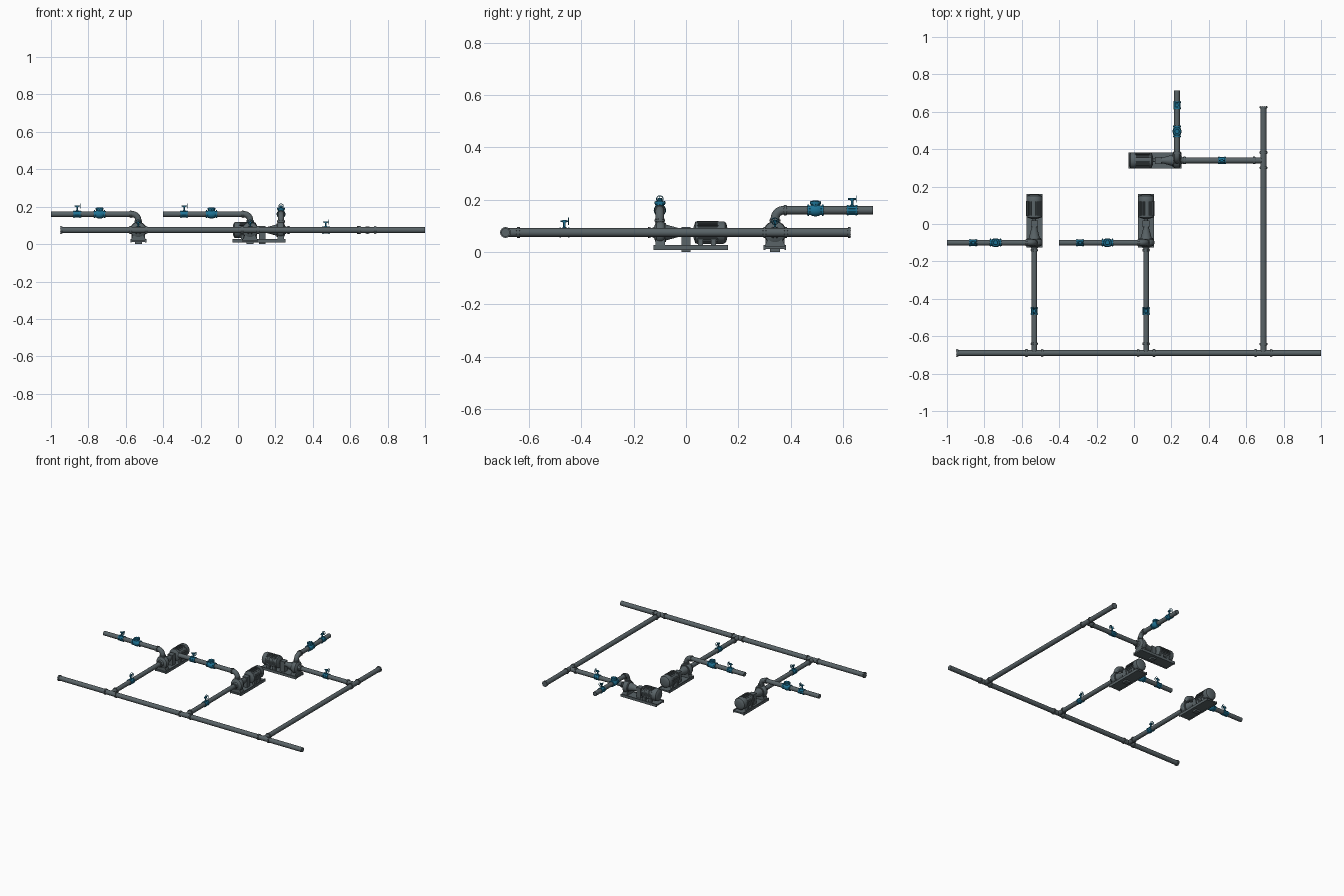
import bpy, bmesh, math
from mathutils import Matrix, Vector

if "Cube" in bpy.data.objects:
    bpy.data.objects.remove(bpy.data.objects["Cube"])

ZP, ZD, R, FR = 0.075, 0.16, 0.0155, 0.0205   # pipe heights, pipe and flange radius
X, Y, Z = Vector((1, 0, 0)), Vector((0, 1, 0)), Vector((0, 0, 1))
frame = Matrix.Identity(4)                    # current placement frame


def material(name, rgb):
    m = bpy.data.materials.new(name)
    m.diffuse_color = (*rgb, 1)
    m.use_nodes = True
    m.node_tree.nodes["Principled BSDF"].inputs["Base Color"].default_value = m.diffuse_color
    return m


STEEL = material("slate_steel", (0.10, 0.125, 0.135))
BLUE = material("valve_blue", (0.012, 0.17, 0.30))


def finish(name, bm, mat):
    bmesh.ops.recalc_face_normals(bm, faces=bm.faces)
    for f in bm.faces:
        f.smooth = True
    me = bpy.data.meshes.new(name)
    bm.to_mesh(me)
    bm.free()
    me.set_sharp_from_angle(angle=math.radians(32))
    me.materials.append(mat)
    ob = bpy.data.objects.new(name, me)
    ob.matrix_world = frame
    bpy.context.collection.objects.link(ob)
    return ob


def axis_matrix(start, direction):
    return Matrix.Translation(start) @ Vector(direction).to_track_quat('Z', 'Y').to_matrix().to_4x4()


def add_lathe(bm, start, direction, profile, n=24):
    """Revolve (distance, radius) points around an axis, with capped ends."""
    m = axis_matrix(start, direction)
    rings = []
    for t, r in profile:
        rings.append([bm.verts.new(m @ Vector((r * math.cos(a), r * math.sin(a), t)))
                      for a in (2 * math.pi * i / n for i in range(n))])
    for a, b in zip(rings, rings[1:]):
        for i in range(n):
            j = (i + 1) % n
            bm.faces.new((a[i], a[j], b[j], b[i]))
    bm.faces.new(rings[0])
    bm.faces.new(rings[-1])


def add_box(bm, lo, hi, m=Matrix.Identity(4)):
    lo, hi = Vector(lo), Vector(hi)
    bmesh.ops.create_cube(bm, size=1, matrix=m @ Matrix.Translation((lo + hi) / 2)
                          @ Matrix.Diagonal((*(hi - lo), 1)))


def lathe(name, start, direction, profile, mat=STEEL, n=24):
    bm = bmesh.new()
    add_lathe(bm, start, direction, profile, n)
    return finish(name, bm, mat)


def box(name, lo, hi, mat=STEEL):
    bm = bmesh.new()
    add_box(bm, lo, hi)
    return finish(name, bm, mat)


def add_bolts(bm, start, direction, t, length):
    m = axis_matrix(start, direction)
    for i in range(8):
        a = 2 * math.pi * (i + 0.5) / 8
        p = m @ Vector((0.018 * math.cos(a), 0.018 * math.sin(a), t - length / 2))
        add_lathe(bm, p, direction, [(0, 0.0017), (length, 0.0017)], 6)


def pipe(name, start, direction, length, flanges=(), r=R, fr=FR):
    """Straight pipe with bolted flange pairs at the given distances."""
    bm = bmesh.new()
    add_lathe(bm, start, direction, [(0, r), (length, r)])
    for t in flanges:
        add_lathe(bm, start, direction, [(t - .0045, r), (t - .0045, fr), (t - .0005, fr), (t - .0005, fr - .002),
                                         (t + .0005, fr - .002), (t + .0005, fr), (t + .0045, fr), (t + .0045, r)])
        add_bolts(bm, start, direction, t, 0.014)
    return finish(name, bm, STEEL)


def butterfly_valve(name, c, d):
    """Flanged valve with stem, gear head and a small handwheel facing d."""
    bm = bmesh.new()
    c, d = Vector(c), Vector(d)
    add_lathe(bm, c - d * .019, d, [(0, .02), (.006, .02), (.006, .0165), (.032, .0165), (.032, .02), (.038, .02)])
    add_bolts(bm, c, d, 0, 0.044)
    add_lathe(bm, c, Z, [(.01, .008), (.02, .008), (.022, .0045), (.04, .0045)], 12)
    m = axis_matrix(c, d)
    add_lathe(bm, c + Z * .038, Z, [(0, .008), (.009, .008)], 12)
    add_lathe(bm, c + Z * .043 - d * .015, d, [(0, .003), (.032, .003)], 8)
    # handwheel rim and spokes
    hub = c + Z * .043 + d * .016
    wheel = axis_matrix(hub, d)
    n, k = 20, 6
    ring = [[bm.verts.new(wheel @ Vector(((.0125 + .0018 * math.cos(v)) * math.cos(u),
                                          (.0125 + .0018 * math.cos(v)) * math.sin(u), .0018 * math.sin(v))))
             for v in (2 * math.pi * j / k for j in range(k))] for u in (2 * math.pi * i / n for i in range(n))]
    for i in range(n):
        for j in range(k):
            a, b = ring[i], ring[(i + 1) % n]
            bm.faces.new((a[j], b[j], b[(j + 1) % k], a[(j + 1) % k]))
    for i in range(2):
        add_box(bm, (-.012, -.001, -.001), (.012, .001, .001), wheel @ Matrix.Rotation(i * math.pi / 2, 4, 'Z'))
    return finish(name, bm, BLUE)


def check_valve(name, c, d):
    """Bulbous flanged body with a bolted bonnet on top."""
    bm = bmesh.new()
    c, d = Vector(c), Vector(d)
    add_lathe(bm, c - d * .03, d, [(0, .0215), (.006, .0215), (.006, .017), (.012, .019), (.02, .0225), (.03, .0235),
                                   (.04, .0225), (.048, .019), (.054, .017), (.054, .0215), (.06, .0215)])
    add_bolts(bm, c, d, 0, 0.066)
    add_lathe(bm, c, Z, [(0, .016), (.024, .016), (.024, .021), (.033, .021), (.033, .013), (.037, .011)])
    for i in range(8):
        a = math.pi * i / 4
        add_lathe(bm, c + Vector((.0175 * math.cos(a), .0175 * math.sin(a), .02)), Z, [(0, .002), (.016, .002)], 6)
    return finish(name, bm, BLUE)


def elbow(name, c, d, rad):
    """Quarter bend from straight up into horizontal direction d."""
    bm = bmesh.new()
    g = bmesh.ops.create_circle(bm, segments=24, radius=R + .001, cap_ends=False,
                                matrix=Matrix.Translation(Vector(c) - Z * rad))
    bmesh.ops.spin(bm, geom=g['verts'] + bm.edges[:], cent=Vector(c) - Z * rad + d * rad,
                   axis=Z.cross(d), dvec=(0, 0, 0), angle=math.pi / 2, steps=10)
    return finish(name, bm, STEEL)


def pump_unit(tag, origin, angle, s, suction, suction_valve, discharge, check, gate):
    """Local frame: suction runs -y, motor sits +y, discharge leaves along -x*s."""
    global frame
    frame = Matrix.Translation(origin) @ Matrix.Rotation(angle, 4, 'Z')
    ax = Vector((0, 0, ZP))
    # base plate with side rails, pump foot and coupling guard
    box(tag + "_base_plate", (-.043, -.025, .012), (.043, .26, .022))
    for x in (-.04, .04):
        box(tag + "_base_rail", (x - .003, -.025, .008), (x + .003, .26, .027))
    bm = bmesh.new()
    foot = [bm.verts.new((x, y, z)) for y in (-.016, .02) for x, z in
            ((-.038, .02), (.038, .02), (.038, .028), (.022, .06), (-.022, .06), (-.038, .028))]
    bm.faces.new(foot[:6])
    bm.faces.new(foot[6:])
    for i in range(6):
        j = (i + 1) % 6
        bm.faces.new((foot[i], foot[j], foot[j + 6], foot[i + 6]))
    finish(tag + "_pump_foot", bm, STEEL)
    box(tag + "_coupling_guard", (-.019, .083, 0), (.019, .118, .096))
    # volute, bearing bracket and shaft
    lathe(tag + "_volute", ax - Y * .03, Y, [(0, .017), (.008, .022), (.012, .034), (.017, .041), (.025, .044),
          (.037, .044), (.044, .041), (.048, .036), (.054, .036), (.054, .030), (.105, .016), (.115, .016)], n=32)
    lathe(tag + "_shaft", ax + Y * .07, Y, [(0, .009), (.08, .009)], n=16)
    # finned motor with domed fan cowl and feet
    bm = bmesh.new()
    add_lathe(bm, ax + Y * .128, Y, [(0, .018), (.004, .030), (.008, .041), (.018, .042), (.018, .038), (.092, .038),
              (.092, .043), (.115, .043), (.122, .040), (.127, .032), (.130, .018)], 32)
    for i in range(28):
        m = Matrix.Translation(ax) @ Matrix.Rotation(2 * math.pi * i / 28, 4, 'Y')
        add_box(bm, (-.0014, .142, .036), (.0014, .224, .0435), m)
    finish(tag + "_motor", bm, STEEL)
    for y in (.155, .205):
        for x in (-.028, .028):
            box(tag + "_motor_foot", (x - .009, y - .01, .02), (x + .009, y + .01, .05))
    # suction line
    wd = Vector((0, s, 0))
    pipe(tag + "_suction_pipe", ax - Y * .02, -Y, suction - .02, (.02, suction - .07))
    butterfly_valve(tag + "_suction_valve", ax - Y * suction_valve, wd)
    # discharge riser, elbow and line
    d = X * -s
    pipe(tag + "_discharge_riser", ax + Z * .02, Z, .032, (.026,))
    elbow(tag + "_discharge_elbow", (0, 0, ZD), d, .033)
    top = Vector((0, 0, ZD))
    pipe(tag + "_discharge_pipe", top + d * .033, d, discharge - .033, (.007,))
    check_valve(tag + "_check_valve", top + d * check, d)
    butterfly_valve(tag + "_discharge_valve", top + d * gate, X)
    frame = Matrix.Identity(4)


# pumps
pump_unit("left_pump", (-.533, -.10, 0), 0, 1, .59, .365, .467, .207, .327)
pump_unit("middle_pump", (.065, -.10, 0), 0, 1, .59, .365, .467, .207, .353)
pump_unit("rear_pump", (.23, .34, 0), math.pi / 2, -1, .462, .24, .375, .155, .295)

# headers with tee flanges
tees = [x + o + .95 for x in (-.533, .065, .692) for o in (-.042, .042)]
pipe("main_header", (-.95, -.69, ZP), X, 1.95, [.0045] + tees, r=.0165)
pipe("side_header", (.692, -.69, ZP), Y, 1.318, [.048, .99, 1.072, 1.3135], r=.0165)
